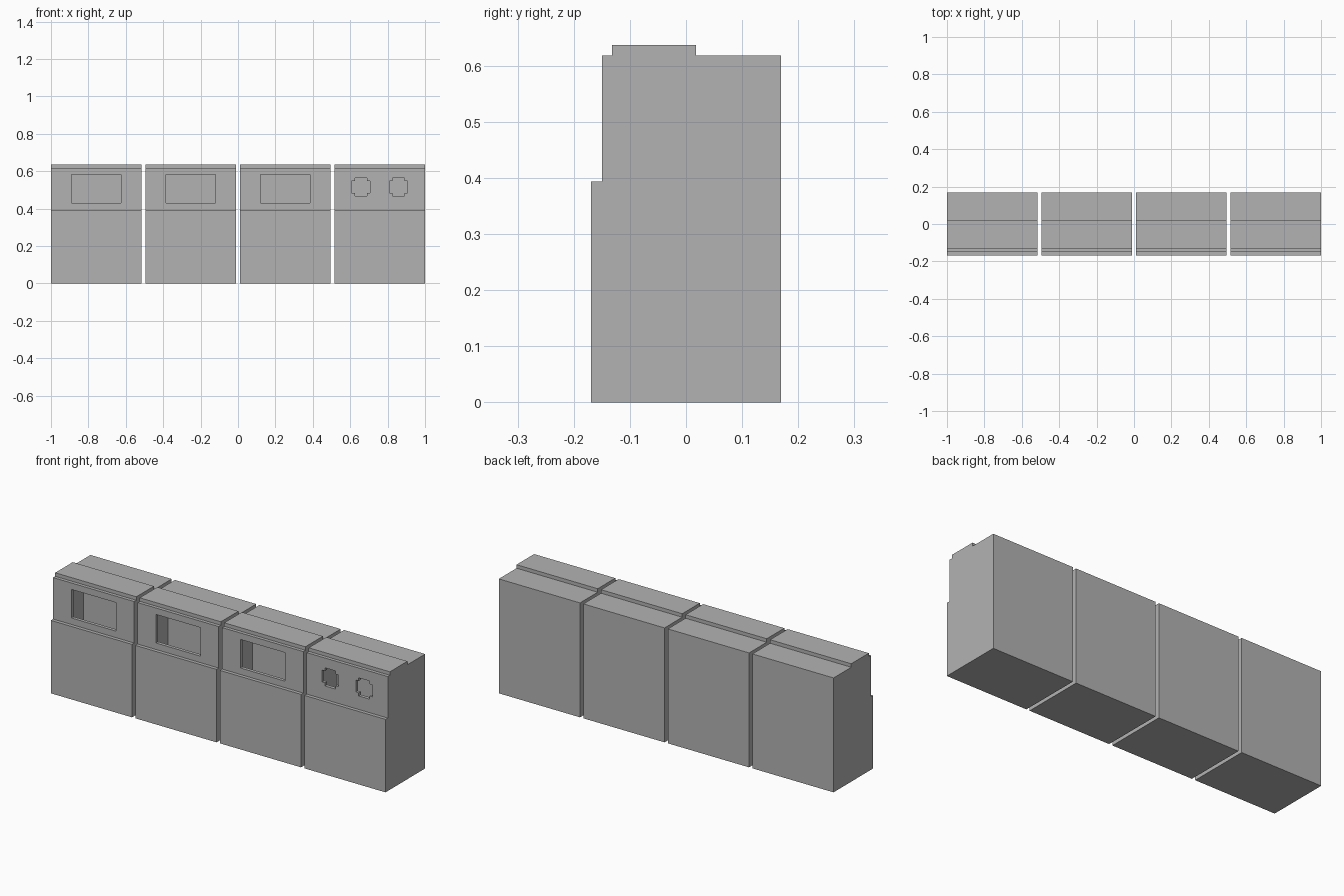
import bpy
import bmesh
from mathutils import Vector

if "Cube" in bpy.data.objects:
    bpy.data.objects.remove(bpy.data.objects["Cube"], do_unlink=True)

WIDTH, PITCH = 0.485, 0.505
WALL = 0.018

grey = bpy.data.materials.new("plain_grey")
grey.use_nodes = True
grey.diffuse_color = (0.45, 0.45, 0.45, 1)
grey.node_tree.nodes["Principled BSDF"].inputs["Base Color"].default_value = grey.diffuse_color


def prism(name, points, direction):
    """Extrude a closed outline along a direction."""
    bm = bmesh.new()
    face = bm.faces.new([bm.verts.new(p) for p in points])
    extruded = bmesh.ops.extrude_face_region(bm, geom=[face])
    moved = [v for v in extruded["geom"] if isinstance(v, bmesh.types.BMVert)]
    bmesh.ops.translate(bm, verts=moved, vec=Vector(direction))
    bmesh.ops.recalc_face_normals(bm, faces=bm.faces)
    mesh = bpy.data.meshes.new(name)
    bm.to_mesh(mesh)
    bm.free()
    mesh.materials.append(grey)
    obj = bpy.data.objects.new(name, mesh)
    bpy.context.collection.objects.link(obj)
    return obj


def cut(target, cutter):
    """Subtract the cutter and discard it."""
    cutter.hide_render = True
    mod = target.modifiers.new("cut", 'BOOLEAN')
    mod.operation = 'DIFFERENCE'
    mod.solver = 'EXACT'
    mod.object = cutter
    bpy.context.view_layer.update()
    graph = bpy.context.evaluated_depsgraph_get()
    result = bpy.data.meshes.new_from_object(target.evaluated_get(graph))
    target.modifiers.clear()
    target.data = result
    bpy.data.objects.remove(cutter, do_unlink=True)


def opening(outline, x, z):
    """Cutter through the thin front wall only."""
    return prism("opening_cutter", [(x + u, -0.2, z + v) for u, v in outline], (0, 0.1, 0))


def rectangle(w, h):
    return [(-w, -h), (w, -h), (w, h), (-w, h)]


def stepped_cross(outer, inner):
    """Plus-shaped outline with wide arms."""
    quarter = [(outer, -inner), (outer, inner), (inner, inner)]
    points = []
    for _ in range(4):
        points += quarter
        quarter = [(-v, u) for u, v in quarter]
    return points


# Side outline: lower front, recessed upper front, raised top strip
side = [(-0.169, 0), (0.169, 0), (0.169, 0.618), (0.018, 0.618), (0.018, 0.637),
        (-0.132, 0.637), (-0.132, 0.618), (-0.15, 0.618), (-0.15, 0.394), (-0.169, 0.394)]

for i in range(4):
    left = -1 + i * PITCH
    middle = left + WIDTH / 2
    cabinet = prism(f"cabinet_{i + 1}", [(left, y, z) for y, z in side], (WIDTH, 0, 0))

    # Hollow chamber behind the front panel
    chamber = [(left + WALL, y, z) for y, z in
               [(-0.132, 0.05), (0.085, 0.05), (0.085, 0.6), (-0.132, 0.6)]]
    cut(cabinet, prism("chamber_cutter", chamber, (WIDTH - 2 * WALL, 0, 0)))

    # Wide slots on three cabinets, a pair of stepped holes on the last
    if i < 3:
        cut(cabinet, opening(rectangle(0.133, 0.077), middle, 0.506))
    else:
        for offset in (-0.101, 0.101):
            cut(cabinet, opening(stepped_cross(0.049, 0.032), middle + offset, 0.516))
